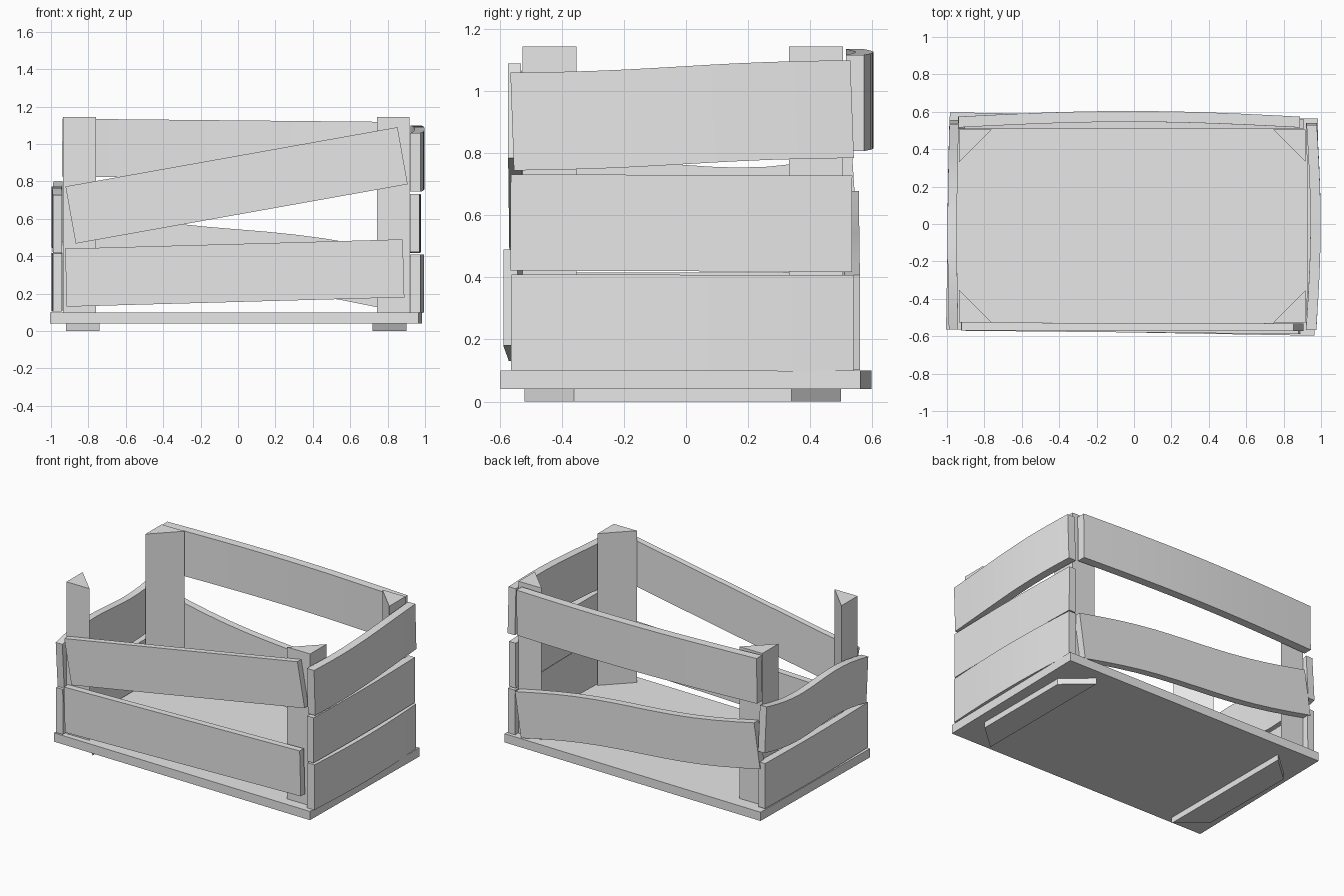
import bpy, bmesh, math
from mathutils import Matrix, Vector

cube = bpy.data.objects.get("Cube")
if cube:
    bpy.data.objects.remove(cube, do_unlink=True)

GREY = (0.8, 0.8, 0.8, 1)
grey = bpy.data.materials.new("plain grey")
grey.diffuse_color = GREY
grey.use_nodes = True
for node in grey.node_tree.nodes:
    if node.type == "BSDF_PRINCIPLED":
        node.inputs["Base Color"].default_value = GREY


def finish(name, bm):
    """Turn a bmesh into a named, shaded object."""
    bmesh.ops.recalc_face_normals(bm, faces=bm.faces)
    mesh = bpy.data.meshes.new(name)
    bm.to_mesh(mesh)
    bm.free()
    mesh.materials.append(grey)
    obj = bpy.data.objects.new(name, mesh)
    bpy.context.collection.objects.link(obj)
    bpy.ops.object.select_all(action="DESELECT")
    obj.select_set(True)
    bpy.context.view_layer.objects.active = obj
    bpy.ops.object.shade_smooth_by_angle(angle=math.radians(30))
    return obj


def prism(name, outline, bottom, top):
    """Extrude a flat outline straight up."""
    bm = bmesh.new()
    face = bm.faces.new([bm.verts.new((x, y, bottom)) for x, y in outline])
    up = bmesh.ops.extrude_face_region(bm, geom=[face])["geom"]
    bmesh.ops.translate(bm, vec=(0, 0, top - bottom),
                        verts=[v for v in up if isinstance(v, bmesh.types.BMVert)])
    return finish(name, bm)


SIDES = {
    "front": lambda u, out, z: (u, -out, z),
    "back": lambda u, out, z: (u, out, z),
    "right": lambda u, out, z: (out, u, z),
    "left": lambda u, out, z: (-out, u, z),
}


def slat(name, side, ends, heights, outs, bow=0.0, sway=0.0, tall=0.31, thick=0.05, steps=12):
    """Warped board: ends, centre heights and outward offsets run from start to finish."""
    bm = bmesh.new()
    start = Vector((ends[0], heights[0]))
    run = Vector((ends[1], heights[1])) - start
    across = Vector((-run.y, run.x)).normalized() * tall / 2
    rings = []
    for i in range(steps + 1):
        t = i / steps
        mid = start + run * t
        mid.y += sway * math.sin(math.tau * t)
        out = outs[0] + (outs[1] - outs[0]) * t + bow * math.sin(math.pi * t)
        ring = []
        for a, b in ((-1, -1), (1, -1), (1, 1), (-1, 1)):
            p = mid + across * a
            ring.append(bm.verts.new(SIDES[side](p.x, out + b * thick / 2, p.y)))
        rings.append(ring)
    for r, s in zip(rings, rings[1:]):
        for k in range(4):
            j = (k + 1) % 4
            bm.faces.new((r[k], r[j], s[j], s[k]))
    bm.faces.new(rings[0])
    bm.faces.new(rings[-1])
    return finish(name, bm)


# Floor board, turned very slightly
bm = bmesh.new()
bmesh.ops.create_cube(bm, size=1)
bmesh.ops.scale(bm, vec=(1.97, 1.16, 0.06), verts=bm.verts)
bmesh.ops.rotate(bm, matrix=Matrix.Rotation(math.radians(-1), 3, "Z"), verts=bm.verts)
bmesh.ops.translate(bm, vec=(-0.01, 0, 0.07), verts=bm.verts)
finish("floor_board", bm)

# Runners with corners cut off on their outer side
for name, inner, outer in (("left_runner", -0.74, -0.92), ("right_runner", 0.72, 0.9)):
    prism(name, [(inner, -0.52), (inner, 0.5), (outer, 0.34), (outer, -0.36)], 0, 0.045)

# Triangular corner posts
LEG = 0.175
for xname, x, dx in (("left", -0.935, LEG), ("right", 0.918, -LEG)):
    for yname, y, dy in (("front", -0.527, LEG), ("back", 0.506, -LEG)):
        prism(f"{yname}_{xname}_post", [(x, y), (x + dx, y), (x, y + dy)], 0.09, 1.143)

# Front slats, the upper one hanging askew
slat("front_lower_slat", "front", (-0.92, 0.885), (0.285, 0.335), (0.548, 0.566), thick=0.045)
slat("front_upper_slat", "front", (-0.895, 0.88), (0.62, 0.937), (0.548, 0.552), thick=0.042)

# Back slats, the lower one hanging askew
slat("back_lower_slat", "back", (-0.93, 0.885), (0.525, 0.255), (0.532, 0.535), sway=-0.02)
slat("back_upper_slat", "back", (-0.94, 0.885), (0.98, 0.962), (0.545, 0.545), bow=0.03, thick=0.058)

# Three slats on the right side
slat("right_lower_slat", "right", (-0.563, 0.54), (0.255, 0.252), (0.948, 0.948), bow=0.02, thick=0.055)
slat("right_middle_slat", "right", (-0.565, 0.535), (0.577, 0.573), (0.945, 0.945), bow=0.008)
slat("right_upper_slat", "right", (-0.56, 0.535), (0.902, 0.942), (0.947, 0.95), bow=0.022,
     sway=-0.004, tall=0.315, thick=0.055)

# Two slats on the left side
slat("left_lower_slat", "left", (-0.56, 0.55), (0.26, 0.262), (0.965, 0.962), bow=0.008)
slat("left_upper_slat", "left", (-0.555, 0.545), (0.572, 0.645), (0.965, 0.962), bow=0.008, sway=0.025)
